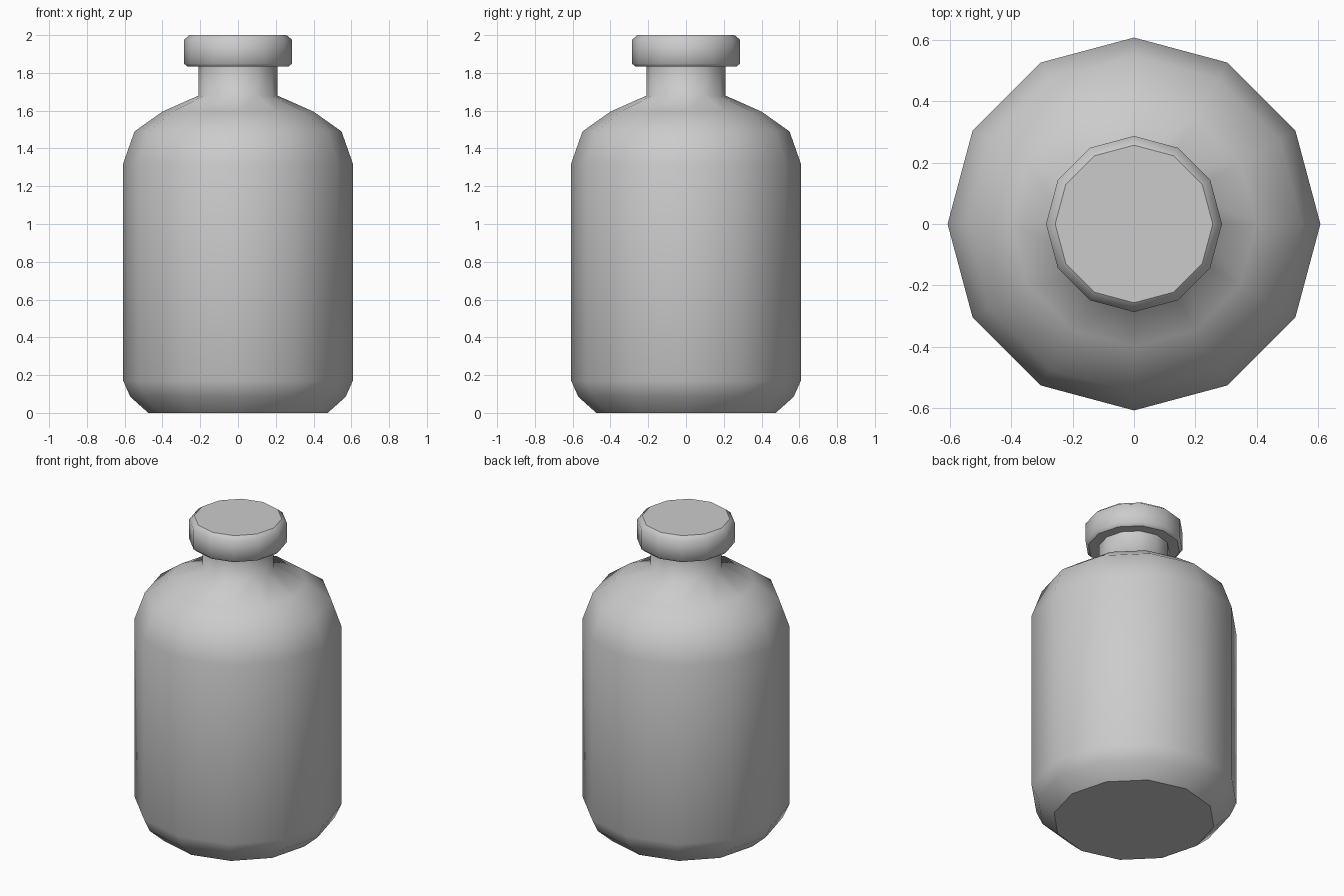
import bpy, bmesh, math

if "Cube" in bpy.data.objects:
    bpy.data.objects.remove(bpy.data.objects["Cube"])

SIDES = 12


def lathe(name, profile):
    """Revolve a (radius, z) profile; smooth walls, flat end discs."""
    bm = bmesh.new()
    rings = []
    for r, z in profile:
        rings.append([bm.verts.new((r * math.cos(2 * math.pi * i / SIDES),
                                    r * math.sin(2 * math.pi * i / SIDES), z))
                      for i in range(SIDES)])
    for low, high in zip(rings, rings[1:]):
        for i in range(SIDES):
            j = (i + 1) % SIDES
            bm.faces.new((low[i], low[j], high[j], high[i])).smooth = True
    bm.faces.new(rings[0][::-1])
    bm.faces.new(rings[-1])
    mesh = bpy.data.meshes.new(name)
    bm.to_mesh(mesh)
    bm.free()
    obj = bpy.data.objects.new(name, mesh)
    bpy.context.collection.objects.link(obj)
    return obj


# Bottle body: chamfered base, straight wall, sloping shoulder and neck
lathe("bottle_body", [(0.475, 0), (0.57, 0.085), (0.608, 0.17), (0.608, 1.32),
                      (0.548, 1.49), (0.40, 1.595), (0.208, 1.68), (0.208, 1.84)])

# Stopper cap: wider disc with bevelled rims
lathe("cap", [(0.27, 1.835), (0.287, 1.85), (0.287, 1.975), (0.257, 2.0)])
